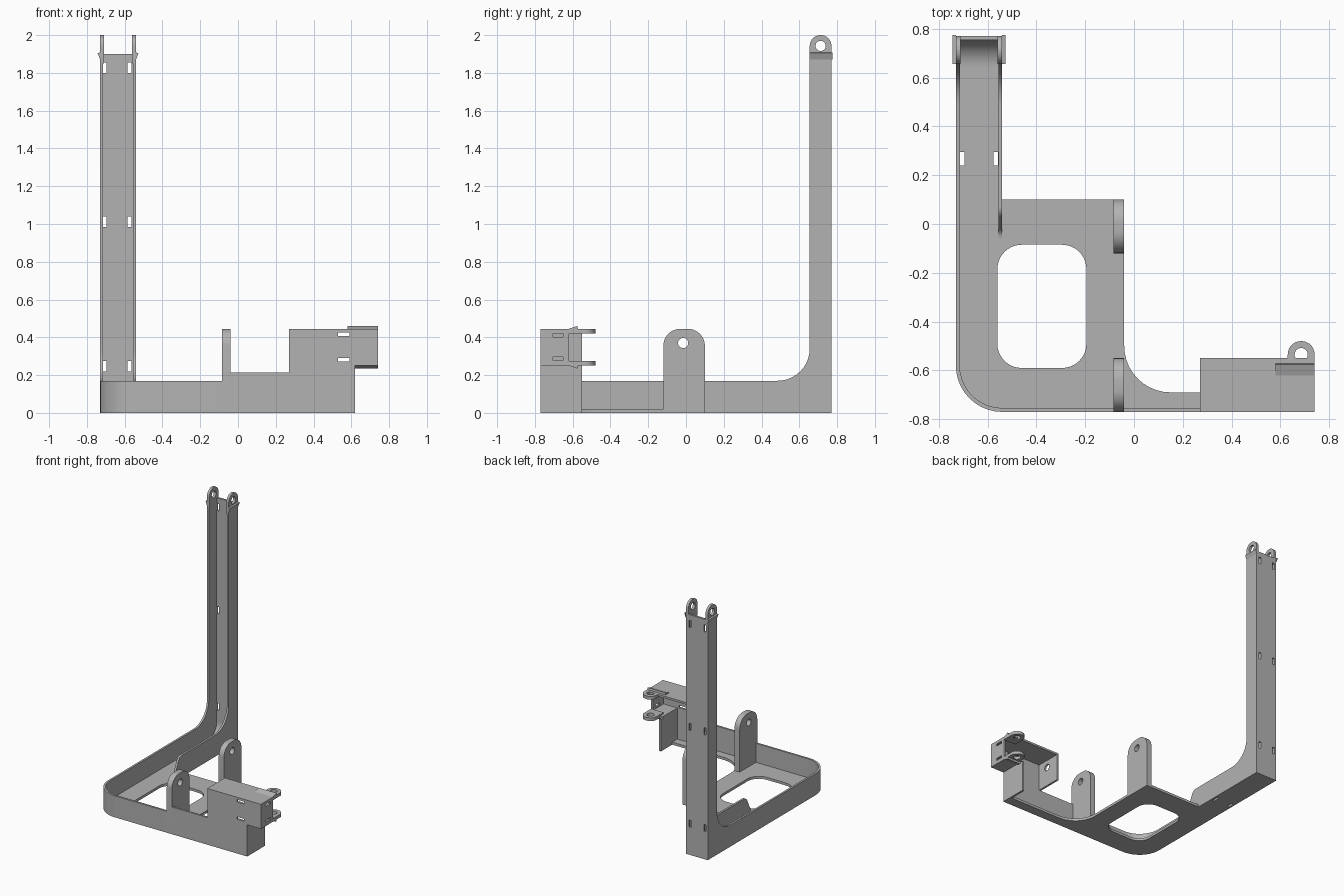
import bpy, bmesh, math
from mathutils import Vector

cube = bpy.data.objects.get("Cube")
if cube:
    bpy.data.objects.remove(cube, do_unlink=True)

grey = bpy.data.materials.new("mid_grey_plastic")
grey.use_nodes = True
GREY = (0.45, 0.45, 0.45, 1)
grey.diffuse_color = GREY
grey.node_tree.nodes["Principled BSDF"].inputs["Base Color"].default_value = GREY


def rounded(corners, steps=10):
    """Polygon from (u, v) or (u, v, radius) corners."""
    out = []
    n = len(corners)
    for i, c in enumerate(corners):
        p = Vector(c[:2])
        if len(c) == 2:
            out.append(p)
            continue
        r = c[2]
        a = (Vector(corners[i - 1][:2]) - p).normalized()
        b = (Vector(corners[(i + 1) % n][:2]) - p).normalized()
        half = a.angle(b) / 2
        centre = p + (a + b).normalized() * r / math.sin(half)
        s = p + a * r / math.tan(half) - centre
        e = p + b * r / math.tan(half) - centre
        th = math.pi - 2 * half
        for k in range(steps + 1):
            t = k / steps
            out.append(centre + (s * math.sin((1 - t) * th) + e * math.sin(t * th)) / math.sin(th))
    return out


def rect(u0, u1, v0, v1, r=None):
    pts = [(u0, v0), (u1, v0), (u1, v1), (u0, v1)]
    return [p + (r,) for p in pts] if r else pts


def circle(u, v, r, n=24):
    return [(u + r * math.cos(math.tau * k / n), v + r * math.sin(math.tau * k / n)) for k in range(n)]


def prism(name, axis, lo, hi, outline, *holes):
    """Extrude a flat outline with holes along one axis."""
    place = {"x": lambda u, v, d: (d, u, v),
             "y": lambda u, v, d: (u, d, v),
             "z": lambda u, v, d: (u, v, d)}[axis]
    bm = bmesh.new()
    edges = []
    for loop in (outline, *holes):
        vs = [bm.verts.new(place(p[0], p[1], lo)) for p in rounded(loop)]
        edges += [bm.edges.new((vs[i - 1], vs[i])) for i in range(len(vs))]
    bmesh.ops.triangle_fill(bm, use_beauty=True, use_dissolve=False, edges=edges)
    new = bmesh.ops.extrude_face_region(bm, geom=bm.faces[:])["geom"]
    shift = Vector(place(0, 0, hi - lo))
    bmesh.ops.translate(bm, vec=shift, verts=[g for g in new if isinstance(g, bmesh.types.BMVert)])
    bmesh.ops.recalc_face_normals(bm, faces=bm.faces[:])
    me = bpy.data.meshes.new(name)
    bm.to_mesh(me)
    bm.free()
    me.materials.append(grey)
    ob = bpy.data.objects.new(name, me)
    bpy.context.collection.objects.link(ob)
    return ob


L, R = -0.73, -0.54      # long arm sides
T = 0.016                # wall thickness
BACK, FRONT = 0.77, -0.77
TOP = 0.445              # top of the block and lugs

# Base plate with rounded window and slots
prism("base_plate", "z", 0, 0.02,
      [(L, BACK), (L, FRONT, 0.19), (0.62, FRONT), (0.62, -0.69), (-0.04, -0.69, 0.19),
       (-0.04, 0.1), (R, 0.1), (R, BACK)],
      rect(-0.56, -0.195, -0.59, -0.085, 0.1),
      rect(-0.715, -0.695, 0.24, 0.295), rect(-0.575, -0.557, 0.24, 0.295))

# Arm side walls: long outer one, shorter inner one with a run-out end
upper = [(BACK, 0), (BACK, 1.9), (0.655, 1.9), (0.655, 0.17, 0.17)]
prism("outer_arm_wall", "x", L, L + T, upper + [(-0.58, 0.17), (-0.58, 0)])
prism("inner_arm_wall", "x", R - T, R,
      upper + [(0.04, 0.17, 0.05), (-0.03, 0.02, 0.05), (-0.08, 0.02), (-0.08, 0)])

# Upright back plate with paired slots, and the curved inside corner
slots = [rect(x, x + 0.02, z, z + 0.055) for x in (-0.715, -0.585) for z in (0.22, 0.985, 1.8)]
prism("upright_back", "y", BACK - T, BACK, rect(L, R, 0, 1.9), *slots)
prism("inside_corner", "x", L + T, R - T,
      [(0.64, 0.01), (0.76, 0.01), (0.76, 0.14), (0.754, 0.14), (0.754, 0.02, 0.11), (0.64, 0.02)])

# Front wall with rounded corner, higher toward the block
prism("front_wall", "z", 0, 0.17,
      [(L, -0.58), (L, FRONT, 0.19), (-0.04, FRONT), (-0.04, FRONT + T),
       (L + T, FRONT + T, 0.174), (L + T, -0.58)])
prism("raised_front_wall", "y", FRONT, FRONT + T, rect(-0.06, 0.27, 0, 0.215))

# Hinge lugs
for name, y in (("rear_lug", -0.12), ("front_lug", FRONT)):
    prism(name, "x", -0.085, -0.04,
          [(y, 0), (y + 0.22, 0), (y + 0.22, TOP, 0.09), (y, TOP, 0.09)],
          circle(y + 0.105, 0.37, 0.027))

# Hollow block, open at the back
prism("block_front", "y", FRONT, FRONT + T,
      [(0.27, 0), (0.62, 0), (0.62, 0.25), (0.74, 0.25), (0.74, TOP), (0.27, TOP)],
      rect(0.53, 0.59, 0.272, 0.29), rect(0.53, 0.59, 0.408, 0.426))
prism("block_top", "z", TOP - T, TOP, rect(0.27, 0.74, FRONT, -0.55))
prism("block_inner_side", "x", 0.27, 0.27 + T, rect(FRONT, -0.55, 0.215, TOP),
      circle(-0.665, 0.37, 0.027))
prism("block_lower_side", "x", 0.62 - T, 0.62, rect(FRONT, -0.55, 0, 0.25))
prism("block_floor", "z", 0.25, 0.25 + T, rect(0.62 - T, 0.74, FRONT, -0.575))
prism("block_end", "x", 0.74 - T, 0.74, rect(FRONT, -0.62, 0.25, TOP),
      rect(-0.705, -0.65, 0.278, 0.296), rect(-0.705, -0.65, 0.402, 0.42))

# Snap ears with barbs on the upright
for side, x, out in (("right", L, -1), ("left", R, 1)):
    a, b = sorted((x, x - out * 0.02))
    prism(side + "_upright_ear", "x", a, b,
          [(0.655, 1.85), (BACK, 1.85), (BACK, 2, 0.057), (0.655, 2, 0.057)],
          circle(0.7125, 1.943, 0.027))
    prism(side + "_upright_barb", "y", 0.655, BACK + 0.005,
          [(x, 1.87), (x + out * 0.013, 1.905), (x, 1.908)])

# Snap ears with barbs on the block
for side, z, out, x0 in (("upper", TOP, 1, 0.58), ("lower", 0.25, -1, 0.62)):
    a, b = sorted((z, z - out * 0.025))
    prism(side + "_block_ear", "z", a, b,
          [(0.63, -0.62), (0.74, -0.62), (0.74, -0.48, 0.054), (0.63, -0.48, 0.054)],
          circle(0.685, -0.535, 0.027))
    prism(side + "_block_barb", "x", x0, 0.74,
          [(-0.62, z), (-0.575, z + out * 0.015), (-0.572, z)])

# Smooth curved runs, keep edges sharp
for ob in bpy.context.collection.objects:
    if ob.type == "MESH" and grey.name in ob.data.materials:
        ob.select_set(True)
        bpy.context.view_layer.objects.active = ob
bpy.ops.object.shade_smooth_by_angle(angle=math.radians(30))
